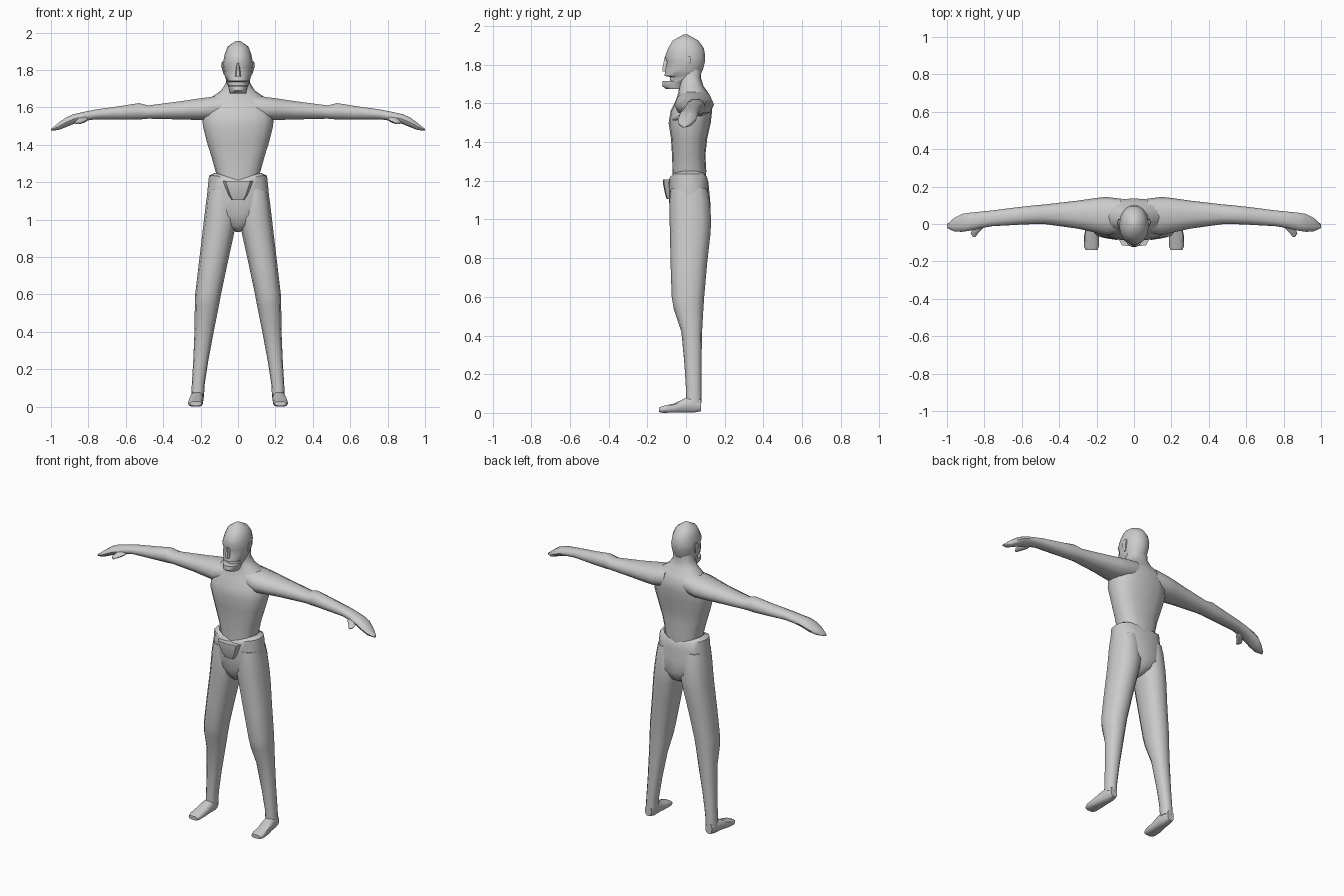
import bpy, bmesh, math

skin = bpy.data.materials.new("plain grey")
skin.diffuse_color = (0.6, 0.6, 0.6, 1)

# index order that turns (along, a, b) into (x, y, z)
ORDER = {"z": (1, 2, 0), "x": (0, 1, 2), "y": (1, 0, 2)}


def loft(name, axis, rows, sides=12, power=0.9, mirror=False, caps=(True, True), edit=None):
    """Skin rounded sections; each row is (position, a_min, a_max, b_min, b_max)."""
    bm = bmesh.new()
    rings = []
    for t, a0, a1, b0, b1 in rows:
        ring = []
        for i in range(sides):
            w = 2 * math.pi * i / sides
            c, s = math.cos(w), math.sin(w)
            c = math.copysign(abs(c) ** power, c) if abs(c) > 1e-6 else 0
            s = math.copysign(abs(s) ** power, s) if abs(s) > 1e-6 else 0
            p = (t, (a0 + a1 + c * (a1 - a0)) / 2, (b0 + b1 + s * (b1 - b0)) / 2)
            ring.append(bm.verts.new([p[k] for k in ORDER[axis]]))
        rings.append(ring)
    for r, q in zip(rings, rings[1:]):
        for i in range(sides):
            j = (i + 1) % sides
            bm.faces.new((r[i], r[j], q[j], q[i]))
    if caps[0]:
        bm.faces.new(rings[0])
    if caps[1]:
        bm.faces.new(rings[-1])
    if edit:
        edit(rings)
    bmesh.ops.recalc_face_normals(bm, faces=bm.faces)
    me = bpy.data.meshes.new(name)
    bm.to_mesh(me)
    bm.free()
    me.materials.append(skin)
    ob = bpy.data.objects.new(name, me)
    bpy.context.collection.objects.link(ob)
    if mirror:
        ob.modifiers.new("mirror", "MIRROR").use_mirror_merge = False
    bpy.ops.object.select_all(action="DESELECT")
    ob.select_set(True)
    bpy.context.view_layer.objects.active = ob
    bpy.ops.object.shade_smooth_by_angle(angle=math.radians(50))
    return ob


def sym(rows):
    """Expand (position, half width, b_min, b_max) to full rows."""
    return [(t, -w, w, b0, b1) for t, w, b0, b1 in rows]


# Torso and neck
loft("torso", "z", sym([
    (1.19, .108, -.07, .10), (1.25, .118, -.07, .105), (1.33, .14, -.072, .10),
    (1.42, .168, -.078, .11), (1.50, .188, -.09, .128), (1.56, .19, -.08, .135),
    (1.61, .172, -.055, .137), (1.655, .14, -.04, .115), (1.69, .09, -.035, .09),
    (1.73, .065, -.035, .078), (1.79, .06, -.03, .08)]), sides=16, power=0.8)

# Head with brow, open mouth and jutting chin
loft("head", "z", sym([
    (1.675, .042, -.105, -.01), (1.69, .048, -.125, .0), (1.715, .053, -.122, .03),
    (1.717, .054, -.085, .04), (1.737, .06, -.085, .07), (1.742, .062, -.114, .075),
    (1.775, .073, -.108, .09), (1.815, .079, -.1, .1), (1.84, .08, -.112, .102),
    (1.885, .071, -.095, .095), (1.925, .056, -.07, .066),
    (1.955, .012, -.015, .01)]), sides=14, power=0.95)
loft("nose", "z", sym([(1.765, .018, -.124, -.08), (1.785, .014, -.124, -.08),
                       (1.84, .006, -.112, -.08)]), sides=6)
loft("ear", "z", [(1.775, .066, .076, -.01, .01), (1.82, .07, .09, -.012, .028),
                  (1.845, .07, .086, -.005, .025)], sides=6, mirror=True)

# Arm and mitten-like hand
loft("arm", "x", [
    (.07, -.045, .135, 1.54, 1.675), (.15, -.06, .145, 1.53, 1.658),
    (.21, -.045, .138, 1.53, 1.65), (.30, -.025, .125, 1.533, 1.636),
    (.48, .0, .104, 1.538, 1.612), (.53, .0, .1, 1.533, 1.625),
    (.62, -.004, .09, 1.533, 1.61), (.76, -.012, .072, 1.535, 1.59),
    (.82, -.022, .066, 1.527, 1.578), (.88, -.036, .06, 1.51, 1.565),
    (.92, -.042, .054, 1.493, 1.547), (.96, -.04, .033, 1.478, 1.518),
    (1.0, -.022, -.002, 1.475, 1.485)], sides=10, mirror=True)
loft("thumb", "y", [(-.07, .848, .86, 1.511, 1.519), (-.05, .834, .874, 1.51, 1.53),
                    (-.02, .805, .86, 1.518, 1.55), (.02, .79, .85, 1.53, 1.56)],
     sides=6, mirror=True)


# Trousers seat, with a rim that rises at the hips
def raise_rim(rings):
    for ring in rings[-2:]:
        for v in ring:
            v.co.z += .04 * min(1, abs(v.co.x) / .12)


loft("trouser_seat", "z", sym([
    (.935, .012, -.03, .06), (.965, .06, -.06, .11), (1.02, .15, -.08, .128),
    (1.10, .168, -.088, .125), (1.17, .162, -.09, .118), (1.195, .155, -.09, .115),
    (1.21, .125, -.075, .108)]), sides=16, power=0.8, caps=(True, False), edit=raise_rim)
loft("waist_flap", "z", sym([(1.105, .035, -.1, -.06), (1.13, .05, -.108, -.06),
                             (1.19, .075, -.12, -.06), (1.207, .08, -.12, -.05)]),
     sides=8, power=0.6)

# Leg
loft("trouser_leg", "z", [
    (.05, .182, .25, .0, .08), (.12, .178, .247, .0, .08), (.25, .158, .239, -.008, .08),
    (.42, .126, .232, -.024, .083), (.54, .102, .231, -.064, .09),
    (.60, .091, .229, -.074, .094), (.78, .053, .208, -.08, .11),
    (.93, .02, .19, -.083, .127), (1.0, .005, .182, -.085, .13),
    (1.10, .01, .17, -.085, .122), (1.16, .02, .16, -.08, .11)],
     power=0.85, mirror=True)

# Foot
loft("foot", "y", [
    (-.14, .195, .258, .004, .028), (-.12, .188, .268, 0, .036), (-.06, .186, .266, 0, .05),
    (-.01, .186, .256, 0, .075), (.04, .184, .25, 0, .085), (.078, .195, .242, .008, .075)],
     sides=10, power=0.7, mirror=True)
